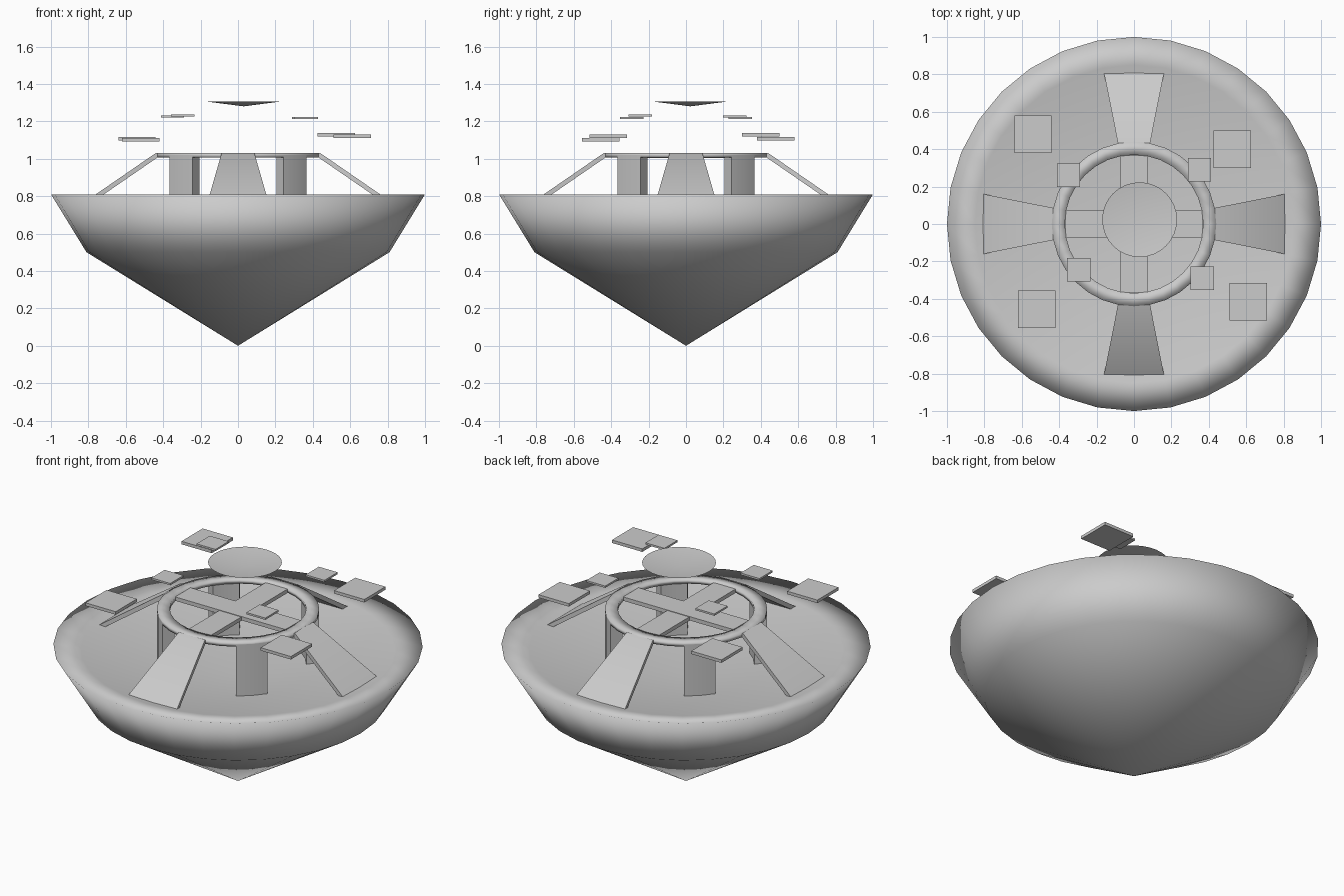
import bpy, bmesh, math

if "Cube" in bpy.data.objects:
    bpy.data.objects.remove(bpy.data.objects["Cube"])

SEG = 32
STEP = 2 * math.pi / SEG


def finish(name, bm, angle=None):
    bmesh.ops.recalc_face_normals(bm, faces=bm.faces)
    mesh = bpy.data.meshes.new(name)
    bm.to_mesh(mesh)
    bm.free()
    ob = bpy.data.objects.new(name, mesh)
    bpy.context.collection.objects.link(ob)
    bpy.ops.object.select_all(action='DESELECT')
    ob.select_set(True)
    bpy.context.view_layer.objects.active = ob
    if angle is None:
        bpy.ops.object.shade_smooth()
    else:
        bpy.ops.object.shade_smooth_by_angle(angle=math.radians(angle))
    return ob


def lathe(name, profile, centre=(0, 0), angle=None):
    """Spin (radius, z) points around a vertical axis."""
    bm = bmesh.new()
    vs = [bm.verts.new((r + centre[0], centre[1], z)) for r, z in profile]
    es = [bm.edges.new(p) for p in zip(vs, vs[1:])]
    bmesh.ops.spin(bm, geom=vs + es, cent=(*centre, 0), axis=(0, 0, 1),
                   angle=2 * math.pi, steps=SEG)
    bmesh.ops.remove_doubles(bm, verts=bm.verts, dist=1e-4)
    return finish(name, bm, angle)


def sector(name, section, mid, flat=False):
    """Sweep a closed (radius, z) section two ring segments wide around angle mid."""
    bm = bmesh.new()
    rows = []
    for k in ((-1, 1) if flat else (-1, 0, 1)):
        a = mid + k * STEP
        # flat sectors keep their radial distance constant across the width
        s = 1 / math.cos(STEP) if flat else 1
        rows.append([bm.verts.new((r * s * math.cos(a), r * s * math.sin(a), z))
                     for r, z in section])
    n = len(section)
    for p, q in zip(rows, rows[1:]):
        for i in range(n):
            j = (i + 1) % n
            bm.faces.new((p[i], p[j], q[j], q[i]))
    bm.faces.new(rows[0])
    bm.faces.new(rows[-1])
    return finish(name, bm, 40)


def block(name, centre, size):
    bm = bmesh.new()
    bmesh.ops.create_cube(bm, size=1)
    bmesh.ops.scale(bm, vec=size, verts=bm.verts)
    bmesh.ops.translate(bm, vec=centre, verts=bm.verts)
    return finish(name, bm, 40)


# Hull: pointed underside, flared side, shallow dished deck
lathe("hull", [(0, 0), (0.81, 0.5), (1, 0.81), (0.85, 0.785), (0, 0.635)])

# Raised ring
lathe("ring", [(0.37, 1.007), (0.44, 1.007), (0.44, 1.03), (0.37, 1.03), (0.37, 1.007)])

# Crossed bars inside the ring
block("cross_bar_x", (0, 0, 1.0185), (0.73, 0.145, 0.023))
block("cross_bar_y", (0, 0, 1.0155), (0.145, 0.73, 0.023))

# Pillars and sloping ramps alternate around the ring
for i in range(4):
    a = i * math.pi / 2
    sector(f"pillar_{i + 1}", [(0.37, 0.64), (0.44, 0.64), (0.44, 1.02), (0.37, 1.02)],
           a + math.pi / 4)
    sector(f"ramp_{i + 1}", [(0.43, 1.03), (0.44, 1.03), (0.86, 0.741), (0.84, 0.725),
                             (0.43, 1.007)], a, flat=True)

# Floating slabs in two sizes
big = [(-0.54, 0.48, 1.107), (0.525, 0.40, 1.128), (-0.52, -0.455, 1.102), (0.61, -0.415, 1.121)]
small = [(-0.35, 0.26, 1.226), (0.35, 0.29, 1.217), (-0.295, -0.245, 1.23), (0.365, -0.29, 1.217)]
for i in range(4):
    block(f"large_slab_{i + 1}", big[i], (0.2, 0.2, 0.018))
    block(f"small_slab_{i + 1}", small[i], (0.125, 0.125, 0.011))

# Shallow open dish at the top
lathe("top_dish", [(0, 1.28), (0.2, 1.306)], centre=(0.03, 0.023))
